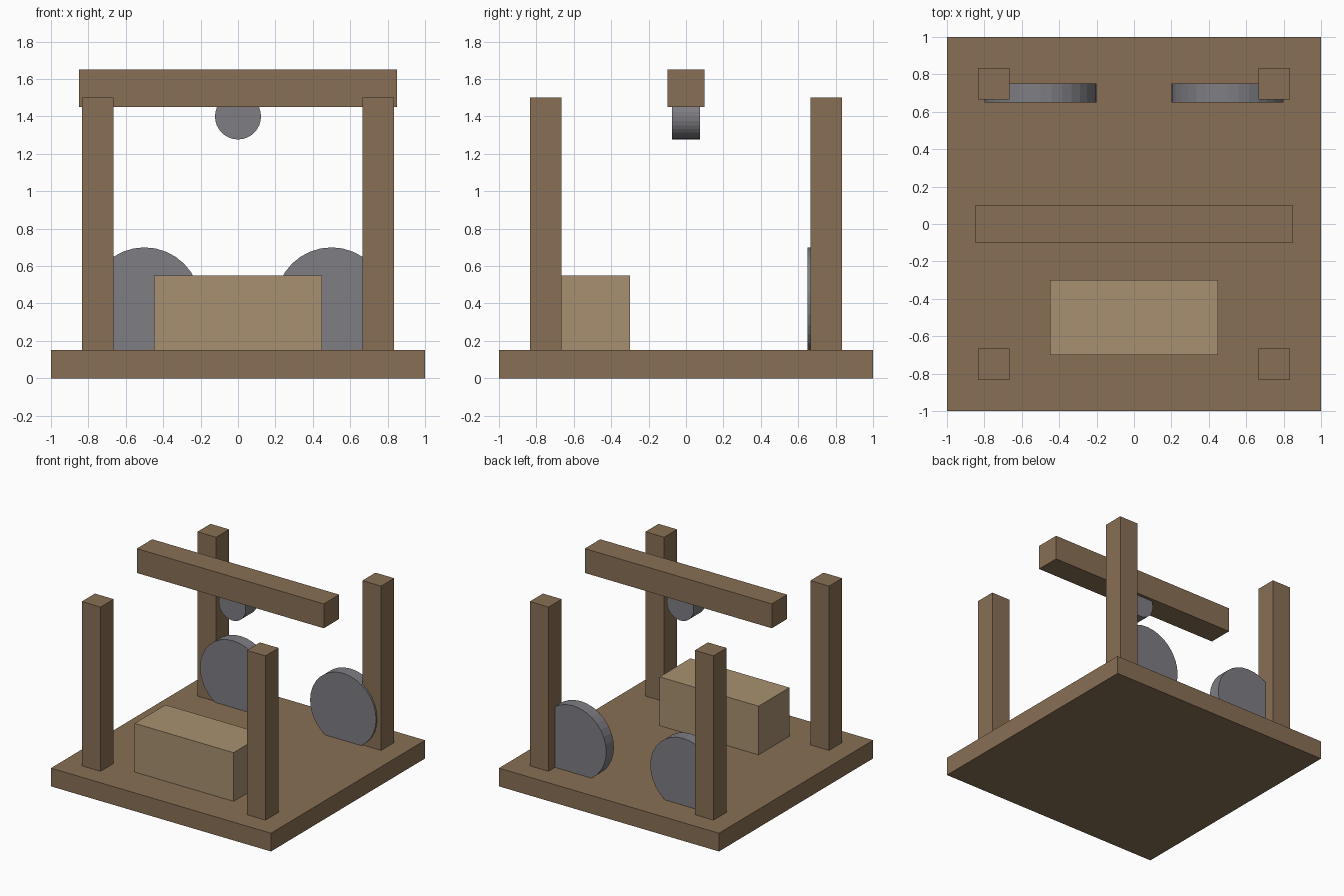
import bpy
from math import pi

if "Cube" in bpy.data.objects:
    bpy.data.objects.remove(bpy.data.objects["Cube"])


def material(name, rgb):
    m = bpy.data.materials.new(name)
    m.diffuse_color = (*rgb, 1)
    m.use_nodes = True
    m.node_tree.nodes["Principled BSDF"].inputs["Base Color"].default_value = m.diffuse_color
    return m


WOOD = material("dark_wood", (0.25, 0.16, 0.09))
CRATE = material("light_wood", (0.39, 0.28, 0.16))
STEEL = material("steel", (0.21, 0.21, 0.23))


def box(name, lo, hi, mat):
    centre = [(a + b) / 2 for a, b in zip(lo, hi)]
    bpy.ops.mesh.primitive_cube_add(size=1, location=centre)
    ob = bpy.context.object
    ob.name = name
    ob.scale = [b - a for a, b in zip(lo, hi)]
    bpy.ops.object.transform_apply(location=False, rotation=False, scale=True)
    ob.data.materials.append(mat)


def disc(name, centre, radius, width):
    # Flat-shaded cylinder with its axle along y
    bpy.ops.mesh.primitive_cylinder_add(vertices=32, radius=radius, depth=width,
                                        location=centre, rotation=(pi / 2, 0, 0))
    ob = bpy.context.object
    ob.name = name
    ob.data.materials.append(STEEL)


# Base platform
box("base", (-1, -1, 0), (1, 1, 0.15), WOOD)

# Four corner posts and the two wheels at the back
for side, sx in (("left", -1), ("right", 1)):
    for end, sy in (("front", -1), ("back", 1)):
        x, y, h = 0.75 * sx, 0.75 * sy, 0.085
        box(f"{end}_{side}_post", (x - h, y - h, 0.15), (x + h, y + h, 1.5), WOOD)
    disc(f"{side}_wheel", (0.5 * sx, 0.7, 0.4), 0.3, 0.1)

# Overhead beam with a pulley set into its underside
box("top_beam", (-0.85, -0.1, 1.45), (0.85, 0.1, 1.65), WOOD)
disc("pulley", (0, 0, 1.4), 0.123, 0.15)

# Crate at the front
box("crate", (-0.45, -0.7, 0.15), (0.45, -0.3, 0.55), CRATE)
